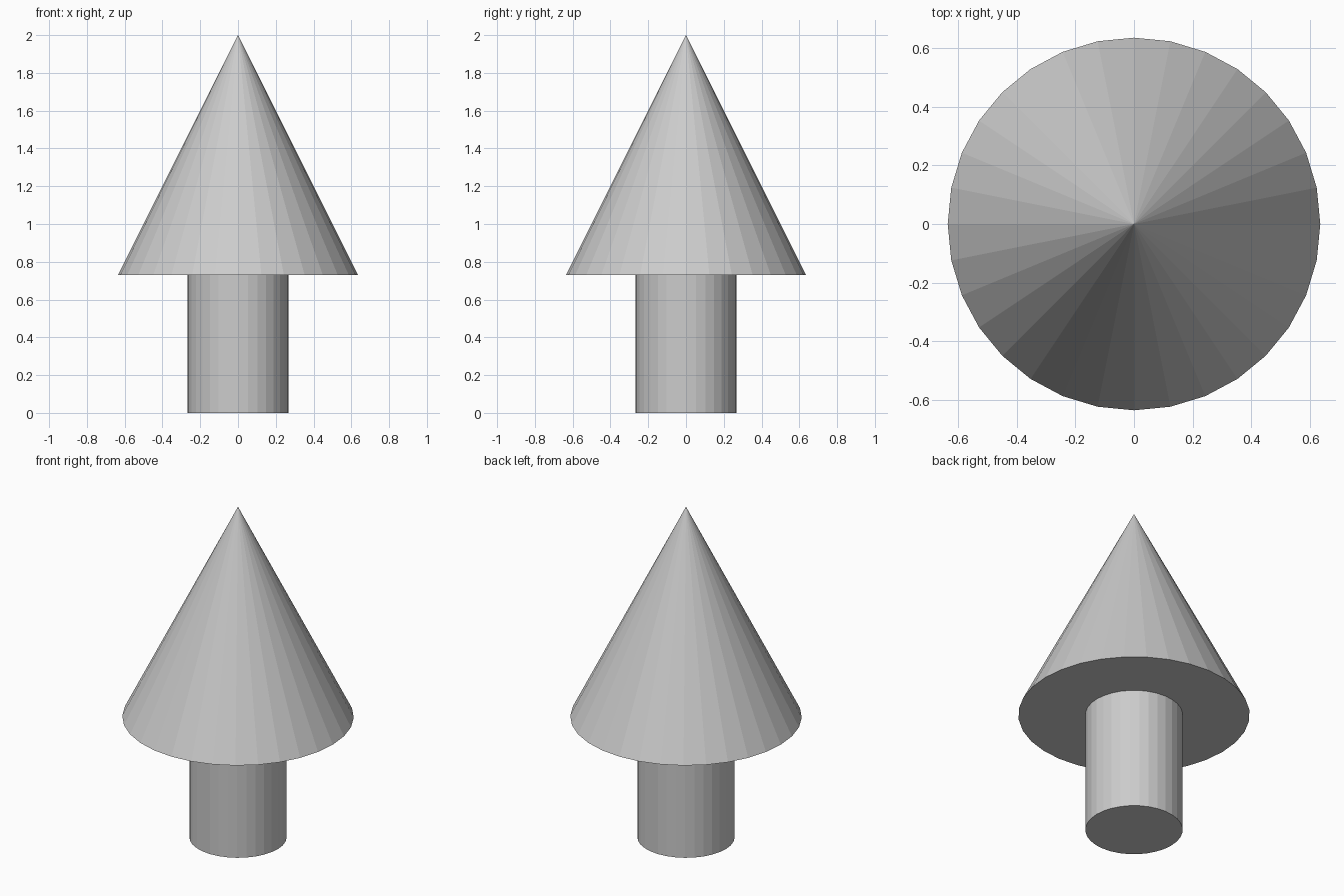
import bpy

if "Cube" in bpy.data.objects:
    bpy.data.objects.remove(bpy.data.objects["Cube"])

SIDES = 32
TRUNK_R = 0.267
CROWN_R = 0.635
CROWN_BASE = 0.73
TOP = 2.0
TRUNK_TOP = CROWN_BASE + 0.01  # slightly embedded in the crown

# Trunk: flat-faced cylinder
bpy.ops.mesh.primitive_cylinder_add(
    vertices=SIDES, radius=TRUNK_R, depth=TRUNK_TOP,
    location=(0, 0, TRUNK_TOP / 2))
bpy.context.object.name = "trunk"

# Crown: flat-faced cone with closed underside
bpy.ops.mesh.primitive_cone_add(
    vertices=SIDES, radius1=CROWN_R, radius2=0, depth=TOP - CROWN_BASE,
    location=(0, 0, (TOP + CROWN_BASE) / 2))
bpy.context.object.name = "crown"
